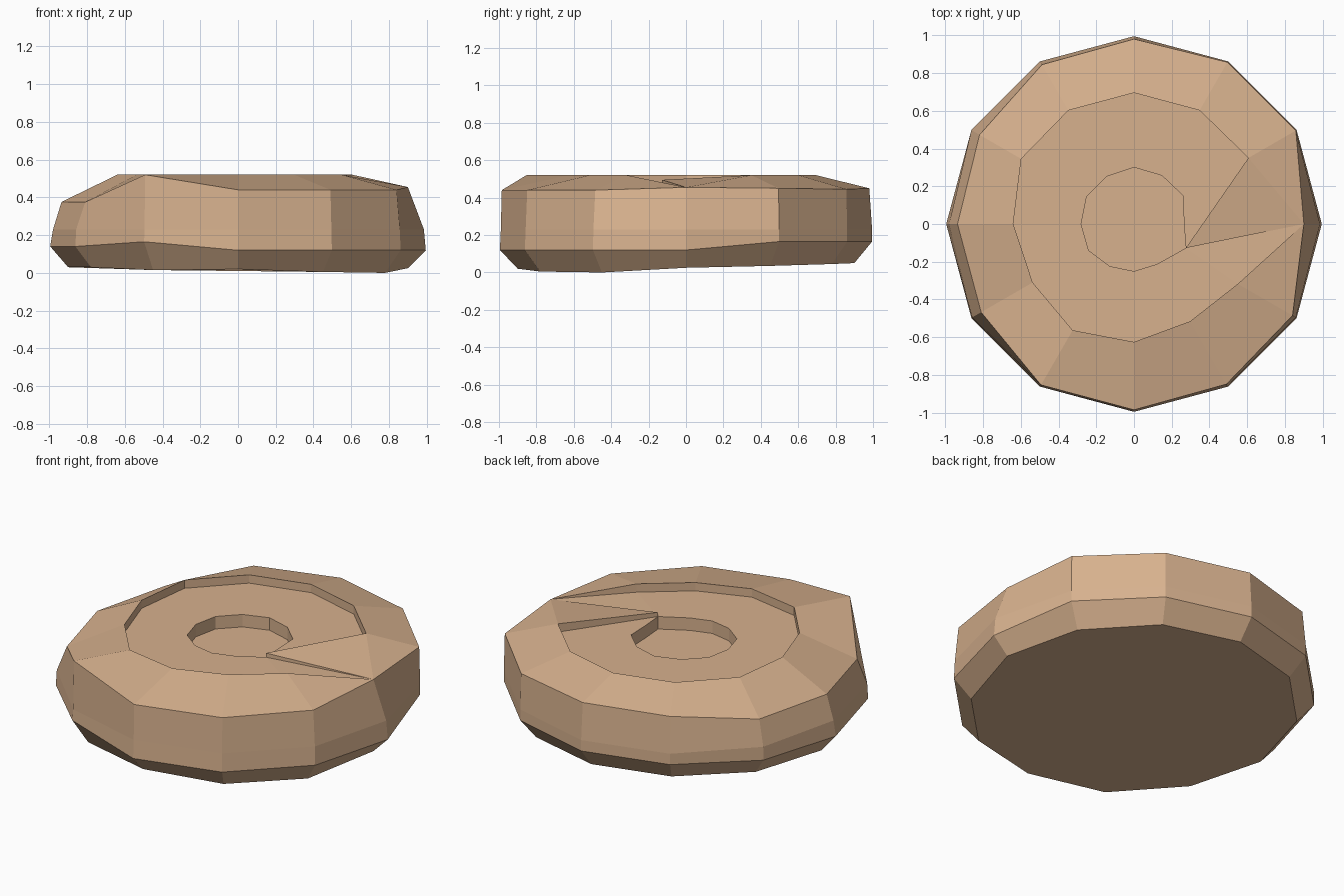
import bpy, bmesh, math

cube = bpy.data.objects.get("Cube")
if cube:
    bpy.data.objects.remove(cube)

SIDES = 12
dough = bpy.data.materials.new("baked_dough")
dough.use_nodes = True
colour = (0.68, 0.44, 0.27, 1)
dough.diffuse_color = colour
dough.node_tree.nodes["Principled BSDF"].inputs["Base Color"].default_value = colour

bm = bmesh.new()


def ring(radii, heights):
    """Twelve corners, counter-clockwise from +x; single values repeat."""
    radii = radii if isinstance(radii, list) else [radii] * SIDES
    heights = heights if isinstance(heights, list) else [heights] * SIDES
    return [bm.verts.new((r * math.cos(math.tau * i / SIDES),
                          r * math.sin(math.tau * i / SIDES), z))
            for i, (r, z) in enumerate(zip(radii, heights))]


def band(low, high, steps=range(SIDES)):
    """Quads joining two rings."""
    for i in steps:
        j = (i + 1) % SIDES
        bm.faces.new((low[i], low[j], high[j], high[i]))


# Outer side of the roll, uneven like dough
base = ring(0.9, [.025, .035, .045, .05, .05, .04, .03, .03, .015, .02, .005, 0])
lower = ring(.995, [.12, .165, .165, .165, .165, .15, .14, .14, .165, .12, .12, .12])
middle = ring([.985] + [.995] * 5 + [.98] + [.99] * 5, .23)
shoulder = ring([.9, .99, .99, .98, .975, .945, .935, .935, .985, .985, .98, .97],
                [.455, .45, .445, .45, .445, .376, .376, .375, .52, .44, .44, .44])
bm.faces.new(base[::-1])
for a, b in ((base, lower), (lower, middle), (middle, shoulder)):
    band(a, b)

# Raised rim, sunken spiral floor and centre well
rim_radii = [.9, .7, .695, .695, .695, .69, .64, .62, .65, .625, .595, .635]
hole_radii = [.265, .3, .296, .3, .29, .29, .28, .278, .258, .25, .245, .303]
rim = ring(rim_radii, .52)
floor = ring(rim_radii, .47)
hole = ring(hole_radii, .47)
well = ring(hole_radii, .395)
for r in (hole, well):
    r[-1].co.x, r[-1].co.y = .275, -.127
closed = range(1, SIDES - 1)
band(shoulder, rim, closed)
band(rim, floor, closed)
band(floor, hole, closed)
band(hole, well)
bm.faces.new(well)

# Spiral seam: the groove runs out to the edge beside an inward tongue
seam = shoulder[0]
tip = bm.verts.new((hole[-1].co.x, hole[-1].co.y, .495))
for face in ((shoulder[-1], seam, rim[-1]),
             (rim[-1], seam, floor[-1]),
             (floor[-1], seam, hole[-1]),
             (seam, shoulder[1], rim[1]),
             (seam, rim[1], tip),
             (seam, tip, hole[-1]),
             (tip, rim[1], floor[1], hole[-1]),
             (hole[-1], floor[1], hole[1], hole[0])):
    bm.faces.new(face)

for unused in (rim[0], floor[0]):
    bm.verts.remove(unused)
bmesh.ops.recalc_face_normals(bm, faces=bm.faces)
mesh = bpy.data.meshes.new("spiral_bun")
bm.to_mesh(mesh)
bm.free()
mesh.materials.append(dough)
bun = bpy.data.objects.new("spiral_bun", mesh)
bpy.context.collection.objects.link(bun)
